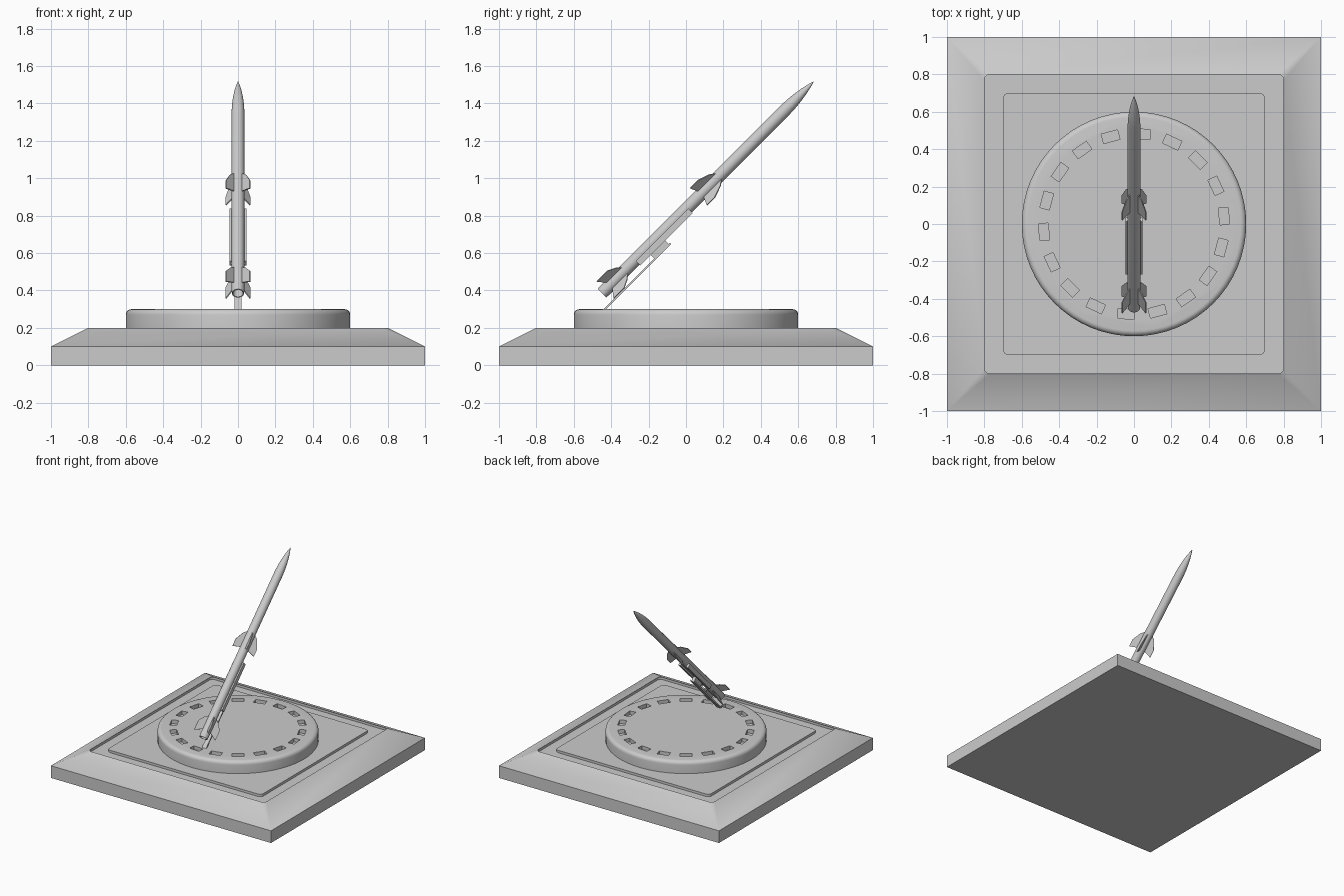
import bpy, bmesh
from math import sin, cos, pi, radians, sqrt
from mathutils import Matrix, Vector

if "Cube" in bpy.data.objects:
    bpy.data.objects.remove(bpy.data.objects["Cube"])

# Local frame of the tilted missile: z along the axis, -y is the upper side
TILT = Matrix.Translation((0, -0.45, 0.385)) @ Matrix.Rotation(radians(-45), 4, 'X')


def finish(name, bm, matrix=None, smooth=None):
    bmesh.ops.remove_doubles(bm, verts=bm.verts, dist=1e-5)
    bmesh.ops.recalc_face_normals(bm, faces=bm.faces)
    if matrix:
        bm.transform(matrix)
    me = bpy.data.meshes.new(name)
    bm.to_mesh(me)
    bm.free()
    ob = bpy.data.objects.new(name, me)
    bpy.context.collection.objects.link(ob)
    if smooth:
        smooth_angle(ob, smooth)
    return ob


def smooth_angle(ob, angle):
    bpy.ops.object.select_all(action='DESELECT')
    ob.select_set(True)
    bpy.context.view_layer.objects.active = ob
    bpy.ops.object.shade_smooth_by_angle(angle=radians(angle))


def loft(bm, loops):
    # Skin a stack of equal-length closed loops and cap both ends
    rings = [[bm.verts.new(p) for p in loop] for loop in loops]
    n = len(rings[0])
    for a, b in zip(rings, rings[1:]):
        for i in range(n):
            j = (i + 1) % n
            bm.faces.new((a[i], a[j], b[j], b[i]))
    bm.faces.new(rings[0][::-1])
    bm.faces.new(rings[-1])


def rounded_square(h, r, z, seg=6):
    pts = []
    for q in range(4):
        a0 = pi / 4 + q * pi / 2
        cx, cy = ((h - r) * sqrt(2) * f(a0) for f in (cos, sin))
        for i in range(seg + 1):
            a = q * pi / 2 + i / seg * pi / 2
            pts.append((cx + r * cos(a), cy + r * sin(a), z))
    return pts


def circle(r, z, n):
    return [(r * cos(2 * pi * i / n), r * sin(2 * pi * i / n), z) for i in range(n)]


def box(bm, lo, hi, matrix=Matrix()):
    lo, hi = Vector(lo), Vector(hi)
    bmesh.ops.create_cube(bm, size=1, matrix=matrix @ Matrix.Translation((lo + hi) / 2)
                          @ Matrix.Diagonal((*(hi - lo), 1)))


# Square plinth with sloped sides, a shallow moat and a raised plate
bm = bmesh.new()
loft(bm, [rounded_square(*p) for p in (
    (1, 0, 0), (1, 0, 0.1), (0.8, 0.03, 0.2), (0.8, 0.03, 0.18),
    (0.7, 0.03, 0.18), (0.7, 0.03, 0.2))])
finish("plinth", bm, smooth=25)

# Round turntable with a rounded top edge
bm = bmesh.new()
R = 0.03
arc = [(0.6 - R + R * cos(a), 0.3 - R + R * sin(a)) for a in (i * pi / 10 for i in range(6))]
loft(bm, [circle(r, z, 64) for r, z in [(0.6, 0.19)] + arc])
turntable = finish("turntable", bm)

# Ring of eighteen rectangular pockets cut into the turntable
bm = bmesh.new()
for k in range(18):
    box(bm, (0.457, -0.045, 0.27), (0.509, 0.045, 0.35),
        Matrix.Rotation(radians(5 + 20 * k), 4, 'Z'))
cutter = finish("pocket_cutter", bm)
cutter.hide_render = True
mod = turntable.modifiers.new("pockets", 'BOOLEAN')
mod.object, mod.operation, mod.solver = cutter, 'DIFFERENCE', 'EXACT'
bpy.context.view_layer.objects.active = turntable
bpy.ops.object.modifier_apply(modifier="pockets")
bpy.data.objects.remove(cutter)
smooth_angle(turntable, 30)

# Missile body: hollow nozzle, tube and pointed nose
bm = bmesh.new()
profile = [(0.02, 0.05), (0.027, 0), (0.032, 0), (0.034, 0.02), (0.034, 1.38),
           (0.032, 1.43), (0.027, 1.48), (0.019, 1.53), (0.010, 1.57), (0.0015, 1.6)]
loft(bm, [circle(r, z, 32) for r, z in profile])
finish("missile_body", bm, TILT, 35)


def fins(name, outline, thick=0.006):
    # Four fins in an X; outline is (radius, height along the axis)
    bm = bmesh.new()
    for k in range(4):
        rot = Matrix.Rotation(pi / 4 + k * pi / 2, 4, 'Z')
        loft(bm, [[rot @ Vector((r, s * thick / 2, z)) for r, z in outline] for s in (-1, 1)])
    finish(name, bm, TILT)


fins("mid_fins", [(0.03, 0.75), (0.091, 0.73), (0.091, 0.79), (0.06, 0.855), (0.03, 0.885)])
fins("tail_fins", [(0.03, 0.06), (0.091, 0.025), (0.091, 0.105), (0.06, 0.15), (0.03, 0.175)])

# Side rails cradling the body
bm = bmesh.new()
for s in (-1, 1):
    x = sorted((s * 0.024, s * 0.045))
    box(bm, (x[0], 0.006, 0.25), (x[1], 0.040, 0.648))
finish("side_rails", bm, TILT)

# Support pylon and the slanted strut standing on the turntable
bm = bmesh.new()
box(bm, (-0.012, 0.028, 0.33), (0.012, 0.068, 0.44))
finish("support_pylon", bm, TILT)
bm = bmesh.new()
box(bm, (-0.018, 0.066, -0.06), (0.018, 0.077, 0.448))
finish("support_strut", bm, TILT)
